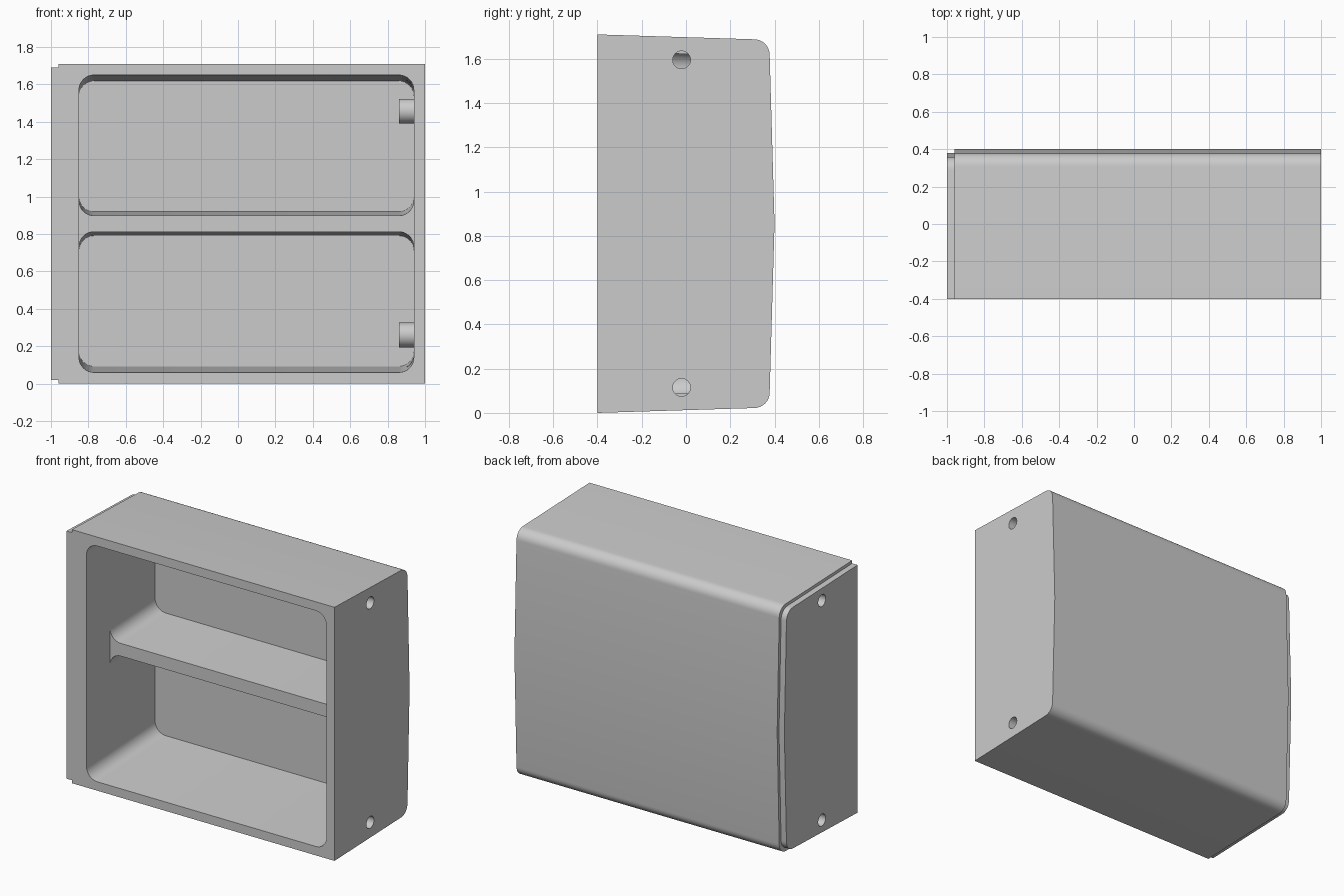
import bpy, bmesh, math
from mathutils import Matrix, Vector

cube = bpy.data.objects.get("Cube")
if cube:
    bpy.data.objects.remove(cube, do_unlink=True)

grey = bpy.data.materials.new("light grey plastic")
grey.use_nodes = True
grey.diffuse_color = (0.6, 0.6, 0.6, 1)
grey.node_tree.nodes["Principled BSDF"].inputs["Base Color"].default_value = (0.6, 0.6, 0.6, 1)


def finish(name, bm):
    bmesh.ops.recalc_face_normals(bm, faces=bm.faces)
    mesh = bpy.data.meshes.new(name)
    bm.to_mesh(mesh)
    bm.free()
    mesh.materials.append(grey)
    ob = bpy.data.objects.new(name, mesh)
    bpy.context.collection.objects.link(ob)
    return ob


def loft(name, ring_a, ring_b):
    """Solid between two matching rings of points."""
    bm = bmesh.new()
    a = [bm.verts.new(p) for p in ring_a]
    b = [bm.verts.new(p) for p in ring_b]
    bm.faces.new(a)
    bm.faces.new(b[::-1])
    n = len(a)
    for i in range(n):
        j = (i + 1) % n
        bm.faces.new((a[i], a[j], b[j], b[i]))
    return finish(name, bm)


def rod(name, x0, x1, y, z, r):
    bm = bmesh.new()
    place = Matrix.Translation(((x0 + x1) / 2, y, z)) @ Matrix.Rotation(math.pi / 2, 4, 'Y')
    bmesh.ops.create_cone(bm, cap_ends=True, segments=32, radius1=r, radius2=r,
                          depth=x1 - x0, matrix=place)
    return finish(name, bm)


def arc(cx, cz, r, start, end, steps=8):
    return [(cx + r * math.cos(math.radians(start + (end - start) * i / steps)),
             cz + r * math.sin(math.radians(start + (end - start) * i / steps)))
            for i in range(steps + 1)]


def cut(ob, cutter):
    mod = ob.modifiers.new("cut", 'BOOLEAN')
    mod.operation = 'DIFFERENCE'
    mod.solver = 'EXACT'
    mod.object = cutter
    cutter.hide_render = True
    cutter.hide_set(True)


def smooth(ob):
    # Apply the cuts, then soften the rounded edges only
    bpy.ops.object.select_all(action='DESELECT')
    bpy.context.view_layer.objects.active = ob
    ob.select_set(True)
    for mod in list(ob.modifiers):
        bpy.ops.object.modifier_apply(modifier=mod.name)
    bpy.ops.object.shade_smooth_by_angle(angle=math.radians(25))


# Side profile (y, z): sloping top and bottom, rounded rear corners, peaked back
MID, R = 0.855, 0.07


def side_profile(inset):
    back = 0.378 - inset
    lower = arc(back - R, 0.022 + inset + R, R, -90, 0)
    upper = [(y, 2 * MID - z) for y, z in reversed(lower)]
    return [(-0.4, inset)] + lower + [(0.4 - inset, MID)] + upper + [(-0.4, 2 * MID - inset)]


def slab(name, x0, x1, inset):
    ring = side_profile(inset)
    return loft(name, [(x0, y, z) for y, z in ring], [(x1, y, z) for y, z in ring])


body = slab("shell", -0.96, 1.0, 0)
plate = slab("stepped_end", -1.0, -0.96, 0.02)

# Tapered, round-cornered compartment opening
X0, X1, CORNER = -0.85, 0.94, 0.08
FRONT, BACK = -0.4, 0.33


def draft(y):
    return 0.06 + 0.032 * (y - FRONT) / (BACK - FRONT)


def opening(y):
    z0 = draft(y)
    z1, r = 2 * MID - z0, CORNER
    pts = (arc(X1 - r, z0 + r, r, -90, 0) + arc(X1 - r, z1 - r, r, 0, 90)
           + arc(X0 + r, z1 - r, r, 90, 180) + arc(X0 + r, z0 + r, r, 180, 270))
    return [(x, y, z) for x, z in pts]


cut(body, loft("compartment_cutter", opening(FRONT - 0.02), opening(BACK)))

# Small holes in both ends
for z in (0.115, 1.595):
    cut(body, rod("inner_end_hole_cutter", 0.9, 1.05, -0.02, z, 0.04))
    blind = rod("stepped_end_hole_cutter", -1.05, -0.9, -0.02, z, 0.04)
    cut(body, blind)
    cut(plate, blind)

smooth(body)
smooth(plate)


# Middle shelf, set back and flared where it meets the walls
def shelf_ring(y):
    half = 0.035 - 0.06 + draft(y) - 0.003
    r, e = CORNER, 0.01
    top = MID + half
    upper = ([(X1 + e, top + r)] + arc(X1 - r, top + r, r, 0, -90)
             + arc(X0 + r, top + r, r, 270, 180) + [(X0 - e, top + r)])
    lower = [(x, 2 * MID - z) for x, z in reversed(upper)]
    return [(x, y, z) for x, z in upper + lower]


smooth(loft("shelf", shelf_ring(-0.15), shelf_ring(BACK + 0.01)))

# Round bosses on the inside of the plain end
for name, z in (("lower_boss", 0.26), ("upper_boss", 1.457)):
    smooth(rod(name, 0.86, 0.95, -0.02, z, 0.066))
